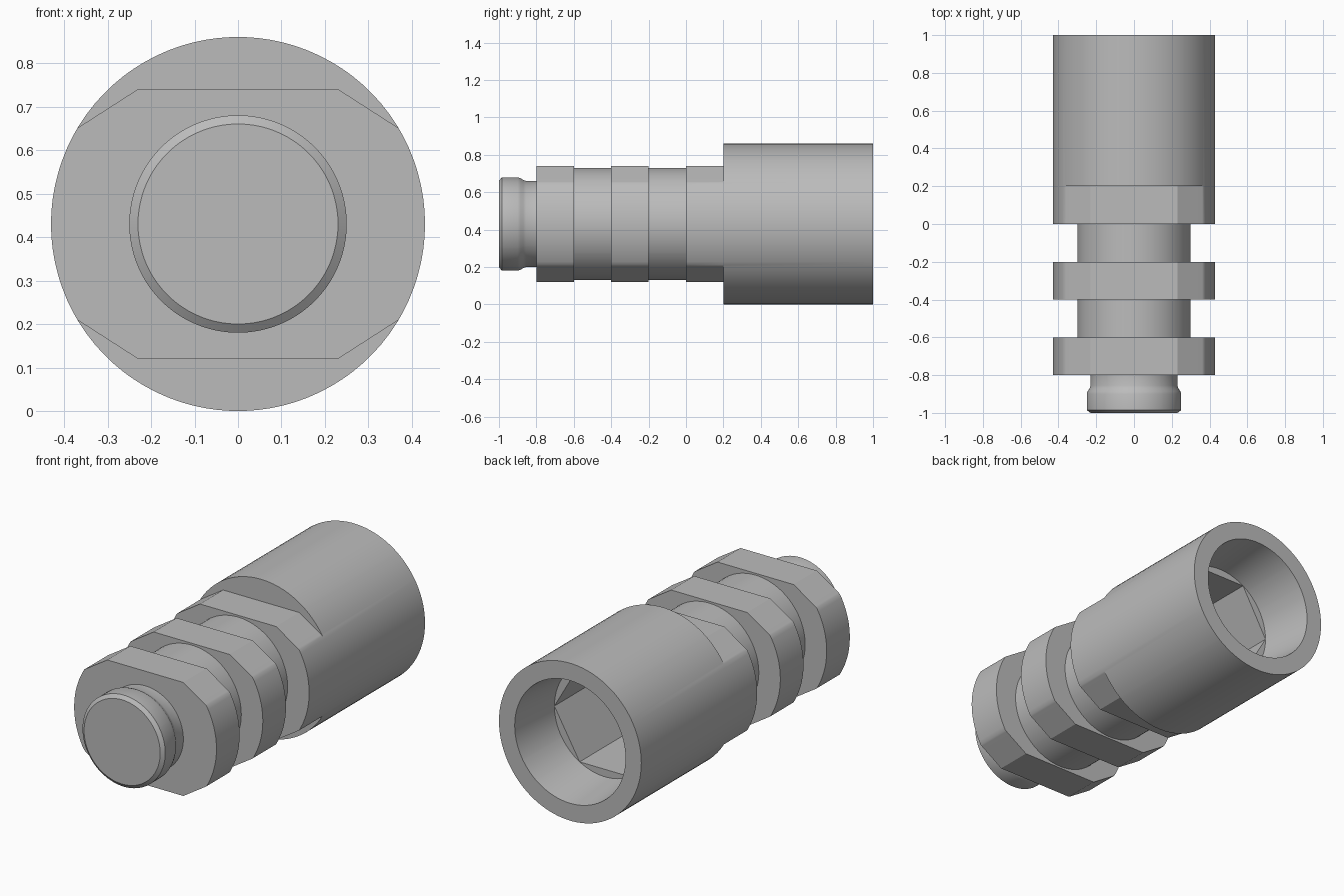
import bpy, bmesh
from math import sin, cos, radians, degrees, atan2, hypot

if "Cube" in bpy.data.objects:
    bpy.data.objects.remove(bpy.data.objects["Cube"])

AXIS_Z = 0.43
BODY_R, NECK_R, TIP_R = 0.43, 0.30, 0.25
FLAT, SHOULDER = (0.23, 0.31), (0.37, 0.22)     # corners of the wrench profile

metal = bpy.data.materials.new("grey_metal")
metal.use_nodes = True
metal.diffuse_color = (0.5, 0.5, 0.5, 1)
metal.node_tree.nodes["Principled BSDF"].inputs["Base Color"].default_value = (0.5, 0.5, 0.5, 1)

# Shared angles: even steps plus the exact corners of the wrench profile
corners = [degrees(atan2(z, x)) for x, z in (FLAT, SHOULDER)]
angles = set(range(0, 360, 4)) | set(range(0, 360, 60))
for a in corners:
    angles |= {a, 180 - a, 180 + a, 360 - a}
angles = [radians(a) for a in sorted(angles)]


def circle(r):
    return lambda a: r


def wrench(a):
    """Round body with flats above and below and sloped shoulders."""
    c, s = abs(cos(a)), abs(sin(a))
    nx, nz = FLAT[1] - SHOULDER[1], SHOULDER[0] - FLAT[0]
    slope = (nx * FLAT[0] + nz * FLAT[1]) / (nx * c + nz * s)
    return min(BODY_R, FLAT[1] / max(s, 0.001), slope)


def hexagon(r):
    return lambda a: r * cos(radians(30)) / cos(a % radians(60) - radians(30))


def loft(name, sections, cap_first=False, cap_last=False):
    """Skin rings along y; each section is (y, radius function)."""
    bm = bmesh.new()
    rings = []
    for y, radius in sections:
        rings.append([bm.verts.new((radius(a) * cos(a), y, AXIS_Z + radius(a) * sin(a)))
                      for a in angles])
    n = len(angles)
    for r0, r1 in zip(rings, rings[1:]):
        for i in range(n):
            j = (i + 1) % n
            bm.faces.new((r0[i], r1[i], r1[j], r0[j]))
    if cap_first:
        bm.faces.new(rings[0])
    if cap_last:
        bm.faces.new(reversed(rings[-1]))
    bmesh.ops.remove_doubles(bm, verts=bm.verts, dist=0.00001)
    mesh = bpy.data.meshes.new(name)
    bm.to_mesh(mesh)
    bm.free()
    mesh.materials.append(metal)
    obj = bpy.data.objects.new(name, mesh)
    bpy.context.collection.objects.link(obj)
    bpy.ops.object.select_all(action="DESELECT")
    obj.select_set(True)
    bpy.context.view_layer.objects.active = obj
    bpy.ops.object.shade_smooth_by_angle(angle=radians(30))
    return obj


# Chamfered plug tip with a shallow groove behind it
tip = [(-1, 0.23), (-0.985, TIP_R), (-0.9, TIP_R), (-0.885, 0.245),
       (-0.87, 0.235), (-0.855, 0.23), (-0.8, 0.23)]
loft("plug_tip", [(y, circle(r)) for y, r in tip], cap_first=True)

# Two wrench collars, each followed by a round neck
for label, y, inner in (("front", -0.8, 0.23), ("middle", -0.4, NECK_R)):
    loft(label + "_collar", [(y, circle(inner)), (y, wrench),
                             (y + 0.2, wrench), (y + 0.2, circle(NECK_R))])
    loft(label + "_neck", [(y + 0.2, circle(NECK_R)), (y + 0.4, circle(NECK_R))])

# Sleeve: wrench collar, round barrel, tapered mouth and hexagonal socket
loft("socket_sleeve", [
    (0, circle(NECK_R)), (0, wrench), (0.2, wrench),
    (0.2, circle(BODY_R)), (1, circle(BODY_R)),
    (1, circle(0.335)), (0.7, circle(0.305)),
    (0.7, hexagon(0.305)), (0.2, hexagon(0.305)),
], cap_last=True)
